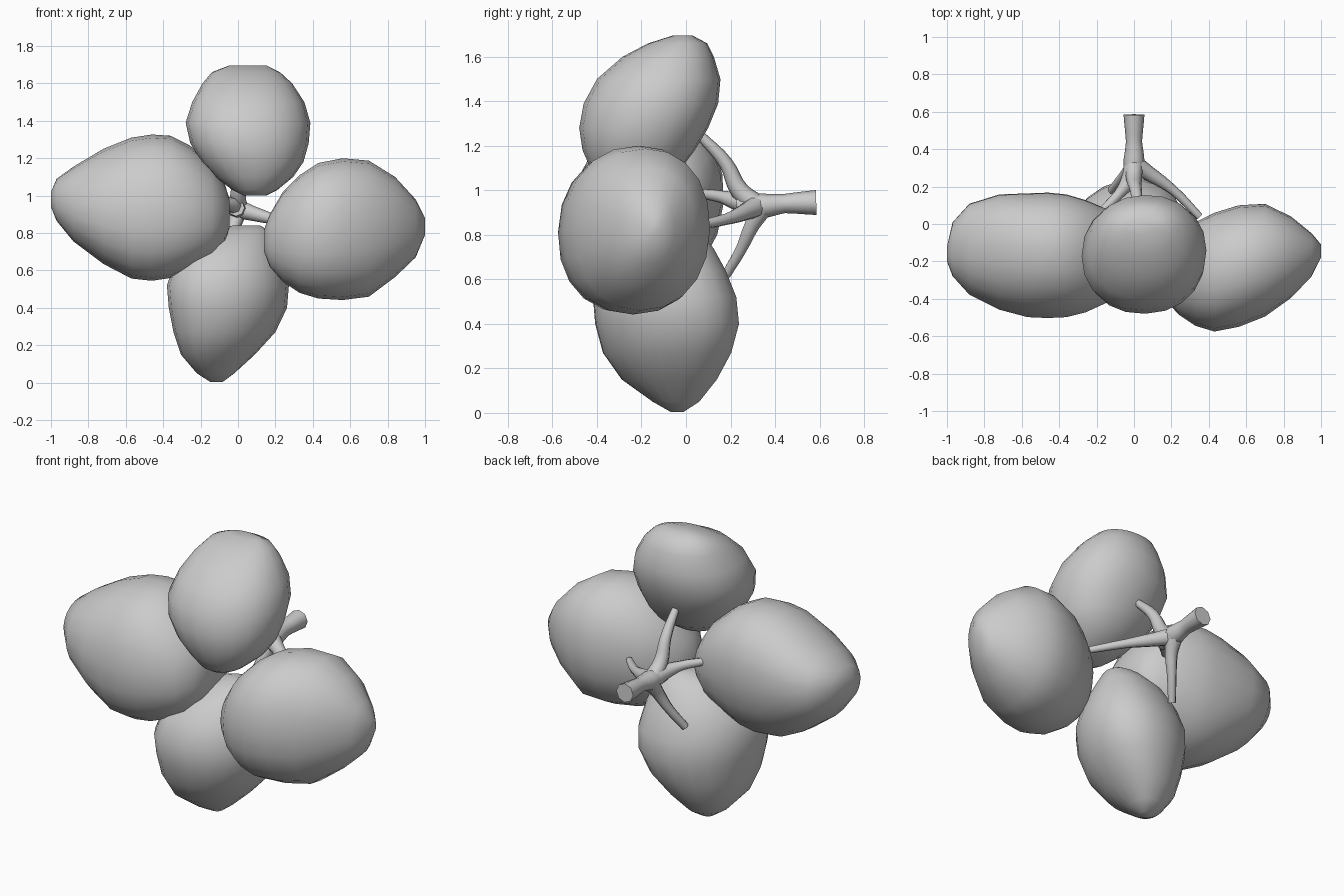
import bpy, bmesh
from math import cos, sin, pi, copysign

SEGS = 20


def finish(bm, name):
    bmesh.ops.recalc_face_normals(bm, faces=bm.faces)
    me = bpy.data.meshes.new(name)
    bm.to_mesh(me)
    bm.free()
    for p in me.polygons:
        p.use_smooth = True
    ob = bpy.data.objects.new(name, me)
    bpy.context.collection.objects.link(ob)
    return ob


def fruit(name, axis, skew, rings):
    """Loft rounded rings; each is (position, low/high of side 1, low/high of depth y).
    Skew leans the ring's outline towards one diagonal."""
    bm = bmesh.new()
    prev = None
    for t, lo, hi, ylo, yhi in rings:
        loop = []
        for i in range(SEGS):
            a = 2 * pi * i / SEGS
            c, s = (copysign(abs(f) ** 0.92, f) for f in (cos(a), sin(a + skew)))
            u = (lo + hi) / 2 + (hi - lo) / 2 * c
            y = (ylo + yhi) / 2 + (yhi - ylo) / 2 * s
            loop.append(bm.verts.new((t, y, u) if axis == 'x' else (u, y, t)))
        if prev:
            for i in range(SEGS):
                j = (i + 1) % SEGS
                bm.faces.new((prev[i], prev[j], loop[j], loop[i]))
        else:
            bm.faces.new(loop)
        prev = loop
    bm.faces.new(prev)
    return finish(bm, name)


# Four plump fruits: rings along x for the side ones, along z for the others
fruit("left_fruit", 'x', .12, [
    (-1.00, .94, 1.02, -.20, -.12), (-.97, .865, 1.09, -.28, .01),
    (-.88, .755, 1.155, -.38, .11), (-.72, .635, 1.25, -.46, .16),
    (-.57, .557, 1.31, -.50, .166), (-.46, .545, 1.327, -.505, .17),
    (-.36, .56, 1.32, -.50, .16), (-.26, .60, 1.27, -.475, .13),
    (-.14, .665, 1.17, -.42, .08),
    (-.07, .75, 1.06, -.33, .02), (-.045, .83, .98, -.25, -.06)])

fruit("right_fruit", 'x', .03, [
    (.14, .70, .82, -.33, -.25), (.17, .62, .90, -.41, -.16),
    (.24, .54, 1.02, -.485, -.06), (.33, .48, 1.11, -.545, .01),
    (.43, .45, 1.175, -.575, .06), (.56, .442, 1.20, -.55, .10),
    (.70, .46, 1.187, -.495, .108), (.84, .565, 1.10, -.395, .04),
    (.95, .67, .98, -.28, -.05), (1.00, .79, .88, -.18, -.11)])

fruit("top_fruit", 'z', .04, [
    (1.00, .03, .15, -.34, -.22), (1.03, -.03, .21, -.39, -.13),
    (1.10, -.12, .295, -.43, -.02), (1.18, -.195, .35, -.465, .04),
    (1.28, -.255, .378, -.48, .10), (1.39, -.28, .387, -.46, .145),
    (1.50, -.245, .355, -.40, .155), (1.60, -.19, .29, -.285, .125),
    (1.66, -.14, .225, -.17, .095), (1.695, -.05, .155, -.06, .03)])

fruit("bottom_fruit", 'z', .2, [
    (.005, -.15, -.08, -.07, -.01), (.05, -.22, -.02, -.15, .06),
    (.15, -.305, .09, -.29, .14), (.27, -.345, .20, -.375, .205),
    (.40, -.37, .262, -.41, .24), (.52, -.38, .272, -.42, .228),
    (.64, -.34, .245, -.37, .18), (.74, -.25, .20, -.28, .125),
    (.81, -.13, .17, -.16, .06), (.84, -.03, .12, -.08, .01)])


# Branching stem: tapered round tubes meeting at one fork
def tube(name, points):
    cu = bpy.data.curves.new(name, 'CURVE')
    cu.dimensions = '3D'
    cu.bevel_depth = 1.0
    cu.bevel_resolution = 2
    cu.resolution_u = 4
    cu.use_fill_caps = True
    sp = cu.splines.new('BEZIER')
    sp.bezier_points.add(len(points) - 1)
    for p, (x, y, z, r) in zip(sp.bezier_points, points):
        p.co = (x, y, z)
        p.radius = r
        p.handle_left_type = p.handle_right_type = 'AUTO'
    ob = bpy.data.objects.new(name, cu)
    bpy.context.collection.objects.link(ob)


tube("stem_trunk", [(0, .585, .945, .056), (0, .44, .94, .043),
                    (0, .34, .93, .056), (-.01, .23, .935, .045)])
tube("stem_branch_top", [(0, .32, .93, .05), (0, .24, 1.0, .042),
                         (.01, .18, 1.12, .032), (.025, .06, 1.25, .022)])
tube("stem_branch_bottom", [(0, .34, .92, .05), (-.02, .295, .84, .036),
                            (-.06, .25, .74, .027), (-.12, .18, .62, .022)])
tube("stem_branch_left", [(0, .32, .93, .052), (-.03, .23, .95, .042),
                          (-.08, .16, .97, .028), (-.17, .07, .985, .022)])
tube("stem_branch_right", [(0, .32, .93, .052), (.08, .27, .905, .04),
                           (.21, .18, .87, .026), (.35, .04, .84, .02)])
